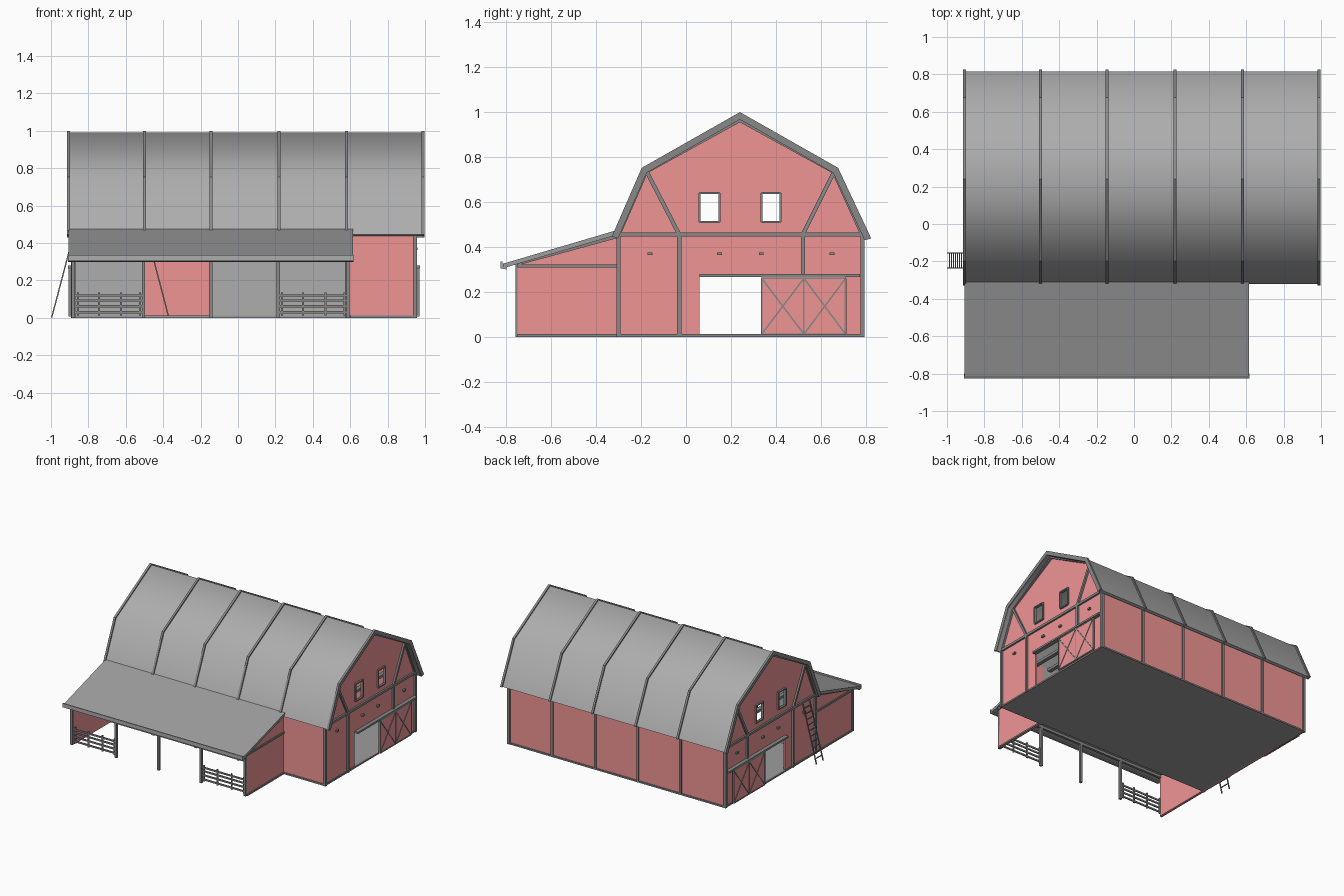
import bpy, bmesh
from mathutils import Vector, Matrix

if "Cube" in bpy.data.objects:
    bpy.data.objects.remove(bpy.data.objects["Cube"])


def paint(name, r, g, b):
    m = bpy.data.materials.new(name)
    m.diffuse_color = (r, g, b, 1)
    m.use_nodes = True
    m.node_tree.nodes["Principled BSDF"].inputs["Base Color"].default_value = m.diffuse_color
    return m


RED = paint("red_paint", 0.88, 0.3, 0.3)
ROOF = paint("roof_grey", 0.42, 0.42, 0.42)
SHADE = paint("shed_grey", 0.34, 0.34, 0.34)
TRIM = paint("trim_grey", 0.25, 0.25, 0.25)


def finish(bm, name, mat):
    bmesh.ops.recalc_face_normals(bm, faces=bm.faces)
    me = bpy.data.meshes.new(name)
    bm.to_mesh(me)
    bm.free()
    ob = bpy.data.objects.new(name, me)
    bpy.context.collection.objects.link(ob)
    me.materials.append(mat)
    return ob


def add_bar(bm, p, q, w, t):
    """Rectangular bar from p to q: w is its width towards x, t the other way."""
    p, q = Vector(p), Vector(q)
    d = (q - p).normalized()
    side = Vector((0, 1, 0)) if abs(d.x) > 0.9 else Vector((1, 0, 0))
    u = (side - d * side.dot(d)).normalized()
    v = d.cross(u)
    m = Matrix((u * w, v * t, q - p)).transposed().to_4x4()
    m.translation = (p + q) / 2
    bmesh.ops.create_cube(bm, size=1, matrix=m)


def bars(name, items, mat=TRIM):
    bm = bmesh.new()
    for it in items:
        add_bar(bm, *it)
    return finish(bm, name, mat)


def boxes(name, items, mat=TRIM):
    return bars(name, [((lo[0], (lo[1] + hi[1]) / 2, (lo[2] + hi[2]) / 2),
                        (hi[0], (lo[1] + hi[1]) / 2, (lo[2] + hi[2]) / 2),
                        hi[1] - lo[1], hi[2] - lo[2]) for lo, hi in items], mat)


def prism(name, profile, spans, mat=TRIM):
    """Extrude a (y, z) profile along each x span."""
    bm = bmesh.new()
    for x0, x1 in spans:
        f = bm.faces.new([bm.verts.new((x0, y, z)) for y, z in profile])
        r = bmesh.ops.extrude_face_region(bm, geom=[f])
        vs = [g for g in r["geom"] if isinstance(g, bmesh.types.BMVert)]
        bmesh.ops.translate(bm, verts=vs, vec=(x1 - x0, 0, 0))
    return finish(bm, name, mat)


def smooth(ob, angle):
    bpy.ops.object.select_all(action='DESELECT')
    ob.select_set(True)
    bpy.context.view_layer.objects.active = ob
    bpy.ops.object.shade_smooth_by_angle(angle=angle)


XL, XR = -0.88, 0.945            # end walls
YF, YB, YP = -0.30, 0.785, -0.75  # front wall, back wall, lean-to posts
BAYS = [XL, -0.505, -0.145, 0.215, 0.58, XR]

# Floor and base sill
boxes("floor", [((XL, YF, 0), (XR, YB, 0.012))], SHADE)
boxes("base_sill", [((XL - 0.008, YB - 0.01, 0), (XR + 0.008, YB + 0.008, 0.012)),
                    ((XL - 0.008, YF, 0), (XL + 0.01, YB, 0.012)),
                    ((XR - 0.01, YF, 0), (XR + 0.008, YB, 0.012)),
                    ((0.59, YF - 0.008, 0), (XR + 0.008, YF + 0.01, 0.012))])

# Long walls: red back, front red at the right end, grey behind the lean-to
boxes("back_wall", [((XL, YB - 0.012, 0), (XR, YB, 0.47))], RED)
boxes("front_wall", [((0.58, YF, 0), (XR, YF + 0.012, 0.45))], RED)
boxes("stall_wall", [((XL, YF, 0), (-0.505, YF + 0.012, 0.45)),
                     ((-0.145, YF, 0), (0.58, YF + 0.012, 0.45))], ROOF)

# Gable walls with door and window openings
GABLE = [(YF, 0), (YB, 0), (YB, 0.46), (0.66, 0.74), (0.24, 0.972), (-0.18, 0.74), (YF, 0.46)]
cut = boxes("opening_cutter", [((-1.2, 0.06, 0.012), (1.2, 0.43, 0.27)),
                               ((-1.2, 0.06, 0.51), (1.2, 0.15, 0.64)),
                               ((-1.2, 0.335, 0.51), (1.2, 0.42, 0.64))], RED)
cut.hide_render = True
for name, span in (("left_gable_wall", (XL, XL + 0.012)), ("right_gable_wall", (XR - 0.012, XR))):
    wall = prism(name, GABLE, [span], RED)
    mod = wall.modifiers.new("openings", 'BOOLEAN')
    mod.operation, mod.object, mod.solver = 'DIFFERENCE', cut, 'EXACT'
    bpy.context.view_layer.objects.active = wall
    bpy.ops.object.modifier_apply(modifier=mod.name)
bpy.data.objects.remove(cut)

# Trim, windows, sliding doors and lamps on both ends
for side, xw, s in (("left", XL, -1), ("right", XR, 1)):
    x = xw + s * 0.004
    lines = [((YF, 0.455), (YB, 0.455)), ((YF, 0), (YF, 0.455)), ((YB, 0), (YB, 0.46)),
             ((-0.175, 0.735), (-0.03, 0.455)), ((0.66, 0.735), (0.52, 0.455)),
             ((-0.03, 0), (-0.03, 0.455)), ((0.52, 0.27), (0.52, 0.455))]
    rake = [(YF, 0.455), (-0.178, 0.735), (0.24, 0.965), (0.658, 0.735), (YB, 0.455)]
    lines += list(zip(rake, rake[1:]))
    bars(side + "_gable_trim", [((x, *a), (x, *b), 0.018, 0.018) for a, b in lines])

    frames = []
    for y0, y1 in ((0.06, 0.15), (0.335, 0.42)):
        c = [(y0, 0.51), (y1, 0.51), (y1, 0.64), (y0, 0.64)]
        frames += [((x, *c[i]), (x, *c[(i + 1) % 4]), 0.016, 0.009) for i in range(4)]
    bars(side + "_window_frames", frames)

    xd = xw + s * 0.019
    boxes(side + "_sliding_door", [((xd - 0.004, 0.335, 0.008), (xd + 0.004, 0.71, 0.265))], RED)
    brace = []
    for y0, y1 in ((0.337, 0.525), (0.525, 0.71)):
        c = [(y0, 0.012), (y1, 0.012), (y1, 0.26), (y0, 0.26)]
        brace += [((xd, *c[i]), (xd, *c[j]), 0.014, 0.007)
                  for i, j in ((0, 1), (1, 2), (2, 3), (3, 0), (0, 2), (1, 3))]
    bars(side + "_door_braces", brace)
    xr = xw + s * 0.014
    bars(side + "_door_rail", [((xr, 0.06, 0.272), (xr, 0.775, 0.272), 0.03, 0.014)])
    boxes(side + "_lamps", [((xw + s * 0.006 - 0.009, y - 0.011, 0.363),
                             (xw + s * 0.006 + 0.009, y + 0.011, 0.376))
                            for y in (-0.16, 0.15, 0.335, 0.65)])

# Wall posts along the back and front
bars("back_posts", [((x, YB, 0), (x, YB, 0.46), 0.018, 0.018) for x in BAYS])
bars("front_posts", [((x, YF, 0), (x, YF, 0.45), 0.018, 0.018) for x in BAYS])

# Gambrel roof shell, smooth over knees and ridge, with raised ribs
OUT = [(-0.322, 0.447), (-0.19, 0.745), (0.24, 0.99), (0.67, 0.745), (0.815, 0.437)]
INN = [(0.795, 0.43), (0.655, 0.73), (0.24, 0.967), (-0.175, 0.73), (-0.302, 0.438)]
smooth(prism("main_roof", OUT + INN, [(-0.905, 0.985)], ROOF), 1.2)
RIB = [(-0.33, 0.447), (-0.197, 0.752), (0.24, 1.0), (0.677, 0.752), (0.825, 0.437)]
prism("roof_ribs", RIB + INN, [(x - 0.008, x + 0.008)
                               for x in (-0.906, -0.5, -0.145, 0.22, 0.58, 0.988)])

# Loft joists
bars("loft_joists", [((-0.82 + i * 0.1225, YF, 0.445), (-0.82 + i * 0.1225, YB, 0.445), 0.03, 0.02)
                     for i in range(15)])

# Lean-to roof, gutter, side walls, posts
prism("lean_to_roof", [(-0.815, 0.305), (-0.30, 0.455), (-0.31, 0.474), (-0.815, 0.325)],
      [(-0.905, 0.615)], SHADE)
prism("gutter", [(-0.825, 0.335), (-0.825, 0.305), (-0.80, 0.30), (-0.80, 0.308),
                 (-0.817, 0.312), (-0.817, 0.335)], [(-0.908, 0.617)], ROOF)
prism("lean_to_walls", [(YP, 0), (YF, 0), (YF, 0.452), (YP, 0.322)],
      [(XL, XL + 0.012), (0.585, 0.597)], RED)
trim = []
for x in (XL, 0.597):
    trim += [((x, YP, 0.315), (x, YF, 0.315), 0.016, 0.014),
             ((x, YP, 0.325), (x, YF, 0.448), 0.016, 0.014),
             ((x, YP, 0.006), (x, YF, 0.006), 0.016, 0.012)]
bars("lean_to_trim", trim)
bars("lean_to_posts", [((x, YP, 0), (x, YP, 0.325), 0.018, 0.018)
                       for x in (XL, -0.505, -0.145, 0.215, 0.588)])
bars("lean_to_beam", [((XL, YP, 0.312), (0.597, YP, 0.312), 0.018, 0.02)])

# Pen fences in the outer bays
for name, x0, x1 in (("left_fence", -0.87, -0.51), ("right_fence", 0.22, 0.585)):
    f = [((x0, YP, z), (x1, YP, z), 0.008, 0.012) for z in (0.03, 0.062, 0.093, 0.12)]
    f += [((x0 + (x1 - x0) * k, YP + 0.006, 0.012), (x0 + (x1 - x0) * k, YP + 0.006, 0.135), 0.011, 0.008)
          for k in (0.04, 0.35, 0.68, 0.96)]
    bars(name, f)


# Ladders: one outside the left gable, one inside up to the loft
def ladder(name, foot, top, y0, y1):
    a, b = Vector((foot, 0, 0.002)), Vector((top, 0, 0.48))
    off = [Vector((0, y, 0)) for y in (y0, y1)]
    it = [(a + o, b + o, 0.007, 0.007) for o in off]
    for i in range(1, 12):
        p = a.lerp(b, i / 12)
        it.append((p + off[0], p + off[1], 0.006, 0.006))
    bars(name, it)


ladder("outside_ladder", -0.996, -0.87, -0.235, -0.155)
ladder("loft_ladder", -0.37, -0.495, -0.235, -0.155)
